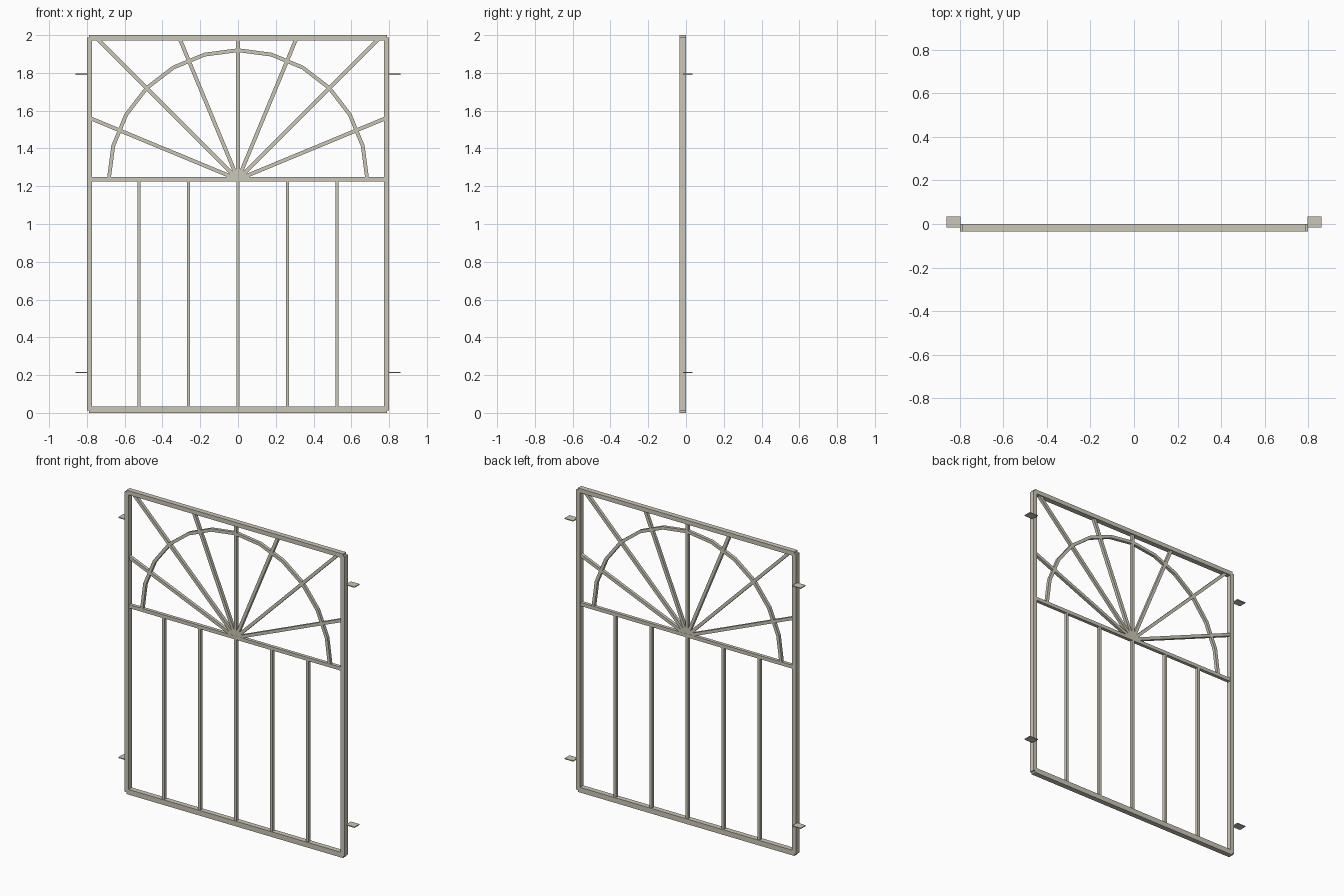
import bpy, bmesh, math
from mathutils import Matrix, Vector

cube = bpy.data.objects.get("Cube")
if cube:
    bpy.data.objects.remove(cube, do_unlink=True)

# Single painted metal colour
paint = bpy.data.materials.new("warm_grey_paint")
colour = (0.60, 0.57, 0.475, 1)
paint.diffuse_color = colour
paint.use_nodes = True
paint.node_tree.nodes["Principled BSDF"].inputs["Base Color"].default_value = colour

FRAME_Y, FRAME_DEPTH = -0.018, 0.034
BAR = 0.02
HUB_Z = 1.236


def finish(name, bm):
    bmesh.ops.recalc_face_normals(bm, faces=bm.faces)
    mesh = bpy.data.meshes.new(name)
    bm.to_mesh(mesh)
    bm.free()
    mesh.materials.append(paint)
    obj = bpy.data.objects.new(name, mesh)
    bpy.context.collection.objects.link(obj)
    return obj


def box(name, low, high):
    low, high = Vector(low), Vector(high)
    bm = bmesh.new()
    bmesh.ops.create_cube(bm, size=1, matrix=Matrix.Translation((low + high) / 2)
                          @ Matrix.Diagonal((*(high - low), 1)))
    return finish(name, bm)


def flat_bar(name, x0, x1, z0, z1, depth):
    return box(name, (x0, FRAME_Y - depth / 2, z0), (x1, FRAME_Y + depth / 2, z1))


# Outer frame: rails stand slightly proud of the post ends
flat_bar("top_rail", -0.788, 0.788, 1.972, 2.0, FRAME_DEPTH)
flat_bar("bottom_rail", -0.788, 0.788, 0, 0.034, FRAME_DEPTH)
flat_bar("middle_rail", -0.78, 0.78, 1.225, 1.248, 0.022)

# Posts and wall tabs on both sides
for side, s in (("left", 1), ("right", -1)):
    xs = sorted((s * 0.772, s * 0.80))
    flat_bar(side + "_post", *xs, 0.012, 1.987, FRAME_DEPTH)
    xs = sorted((s * 0.797, s * 0.86))
    for level, z in (("lower", 0.213), ("upper", 1.793)):
        box(f"{side}_{level}_tab", (xs[0], -0.016, z - 0.003), (xs[1], 0.035, z + 0.003))

# Upright bars of the lower panel
for i in range(-2, 3):
    x = i * 0.262
    flat_bar(f"upright_bar_{i + 3}", x - 0.009, x + 0.009, 0.02, 1.235, BAR)

# Sunburst spokes, each reaching to the frame
for i in range(1, 8):
    a = math.radians(22.5 * i)
    reach = min(0.78 / max(abs(math.cos(a)), 1e-6), (1.978 - HUB_Z) / math.sin(a))
    spoke = box(f"spoke_{i}", (0, -BAR / 2, -BAR / 2), (reach, BAR / 2, BAR / 2))
    spoke.location = (0, FRAME_Y, HUB_Z)
    spoke.rotation_euler.y = -a

# Faceted half-round arch
bm = bmesh.new()
rings = []
for i in range(13):
    a = math.radians(15 * i)
    rings.append([bm.verts.new((r * math.cos(a), FRAME_Y + y, HUB_Z + r * math.sin(a)))
                  for r, y in ((0.674, -BAR / 2), (0.694, -BAR / 2),
                               (0.694, BAR / 2), (0.674, BAR / 2))])
for a, b in zip(rings, rings[1:]):
    for k in range(4):
        n = (k + 1) % 4
        bm.faces.new((a[k], a[n], b[n], b[k]))
bm.faces.new(rings[0])
bm.faces.new(rings[-1])
finish("arch", bm)
